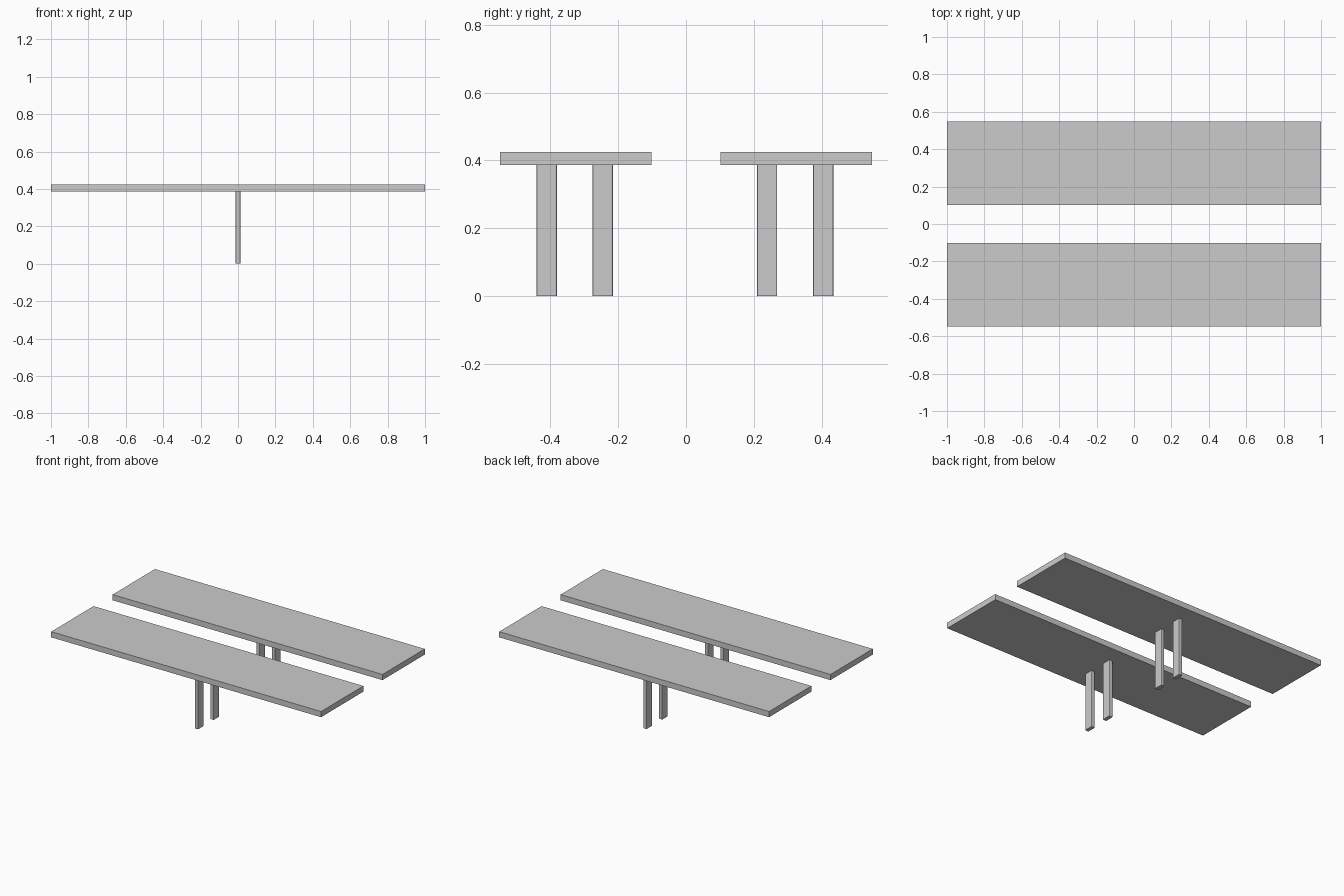
import bpy, bmesh
from mathutils import Matrix, Vector

if "Cube" in bpy.data.objects:
    bpy.data.objects.remove(bpy.data.objects["Cube"])


def box(name, lo, hi, bevel=0.0):
    """Box between two corners, with optional rounding of the upright edges."""
    lo, hi = Vector(lo), Vector(hi)
    bm = bmesh.new()
    bmesh.ops.create_cube(bm, size=1, matrix=Matrix.Translation((lo + hi) / 2)
                          @ Matrix.Diagonal((*(hi - lo), 1)))
    if bevel:
        upright = [e for e in bm.edges
                   if abs(e.verts[0].co.z - e.verts[1].co.z) > 0.01]
        bmesh.ops.bevel(bm, geom=upright, offset=bevel, segments=2,
                        profile=0.5, affect='EDGES')
    mesh = bpy.data.meshes.new(name)
    bm.to_mesh(mesh)
    bm.free()
    obj = bpy.data.objects.new(name, mesh)
    bpy.context.collection.objects.link(obj)
    return obj


TOP, UNDER = 0.425, 0.387

# Two long planks, each on a pair of flat posts at mid-length
for side, y0, y1, posts in (("front", -0.549, -0.101, (-0.411, -0.245)),
                            ("back", 0.101, 0.549, (0.239, 0.405))):
    box(f"{side}_plank", (-1, y0, UNDER), (1, y1, TOP))
    for i, y in enumerate(posts, 1):
        box(f"{side}_post_{i}", (-0.0125, y - 0.03, 0),
            (0.0125, y + 0.03, UNDER), bevel=0.004)
